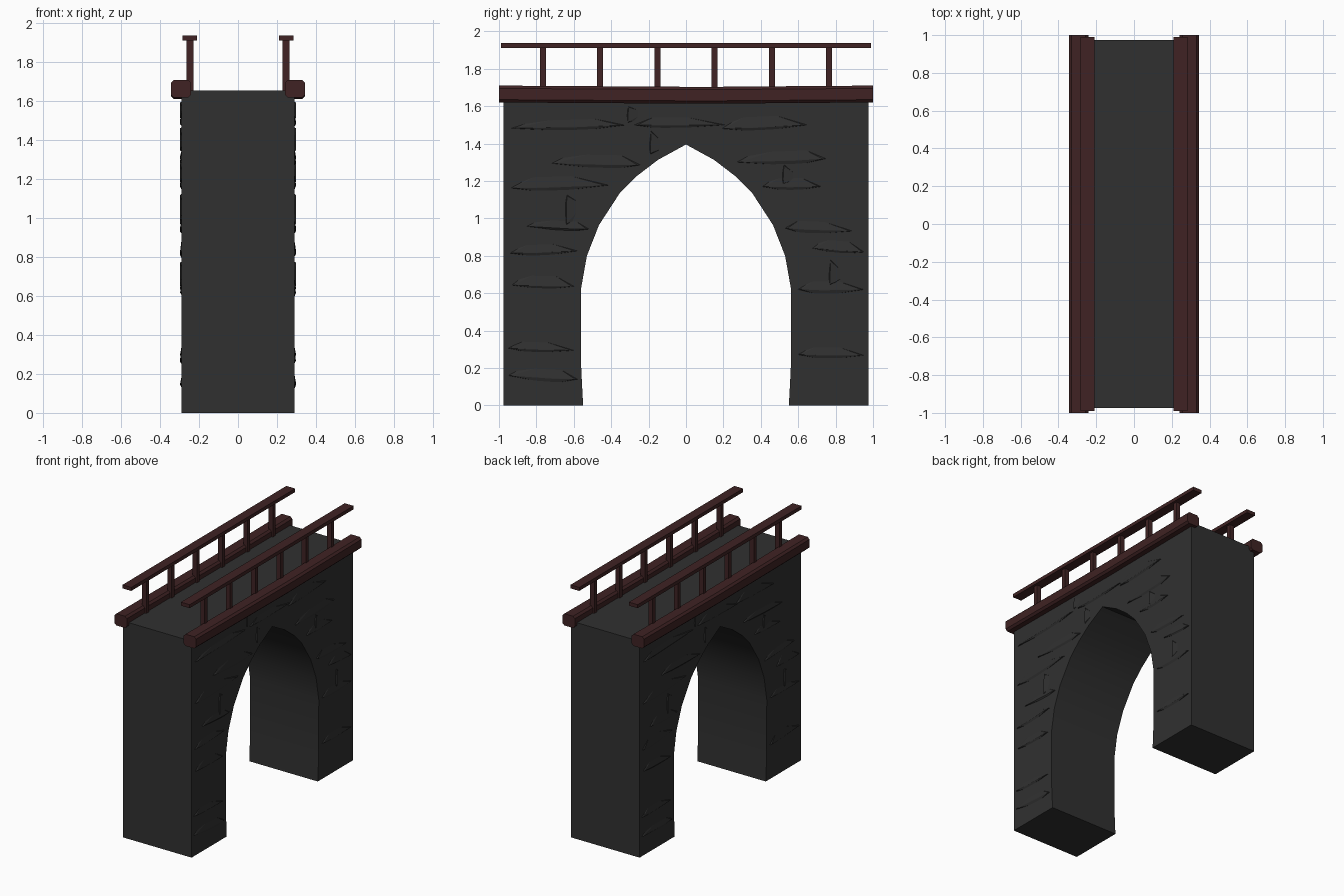
import bpy, bmesh, random
from mathutils import Vector

random.seed(4)
if "Cube" in bpy.data.objects:
    bpy.data.objects.remove(bpy.data.objects["Cube"], do_unlink=True)


def material(name, rgb):
    m = bpy.data.materials.new(name)
    m.use_nodes = True
    m.diffuse_color = (*rgb, 1)
    bsdf = m.node_tree.nodes["Principled BSDF"]
    bsdf.inputs["Base Color"].default_value = (*rgb, 1)
    bsdf.inputs["Roughness"].default_value = 0.9
    return m


stone = material("dark grey stone", (0.03, 0.03, 0.03))
wood = material("dark red brown wood", (0.05, 0.0165, 0.017))


def finish(bm, name, mat):
    bmesh.ops.recalc_face_normals(bm, faces=bm.faces)
    mesh = bpy.data.meshes.new(name)
    bm.to_mesh(mesh)
    bm.free()
    mesh.materials.append(mat)
    ob = bpy.data.objects.new(name, mesh)
    bpy.context.collection.objects.link(ob)
    return ob


def loft(rings, name, mat):
    """Join matching closed rings and cap both ends."""
    bm = bmesh.new()
    rows = [[bm.verts.new(p) for p in ring] for ring in rings]
    n = len(rows[0])
    for a, b in zip(rows, rows[1:]):
        for i in range(n):
            j = (i + 1) % n
            bm.faces.new((a[i], a[j], b[j], b[i]))
    bm.faces.new(rows[0])
    bm.faces.new(rows[-1])
    return finish(bm, name, mat)


def box(x, y, z, name, mat):
    corners = [(x[0], z[0]), (x[1], z[0]), (x[1], z[1]), (x[0], z[1])]
    return loft([[(cx, cy, cz) for cx, cz in corners] for cy in y], name, mat)


# Stone wall with a pointed arch opening
WALL, END, TOP = 0.29, 0.975, 1.655
arch = [(0.55, 0), (0.56, 0.19), (0.562, 0.62), (0.53, 0.8), (0.465, 0.965),
        (0.353, 1.137), (0.262, 1.227), (0.15, 1.313)]
outline = ([(-END, 0)] + [(-y, z) for y, z in arch] + [(0, 1.395)]
           + list(reversed(arch)) + [(END, 0), (END, TOP), (-END, TOP)])
body = loft([[(x, y, z) for y, z in outline] for x in (-WALL, WALL)],
            "arch_wall", stone)
bpy.context.view_layer.objects.active = body
body.select_set(True)
bpy.ops.object.shade_smooth_by_angle(angle=0.6)
body.select_set(False)

# Chipped masonry: shallow wedges with a raised crest and a short ledge
beds = [(-0.96, -0.59, 0.30), (-0.96, -0.57, 0.15), (-0.95, -0.57, 0.82),
        (-0.86, -0.51, 0.95), (-0.95, -0.40, 1.17), (-0.73, -0.23, 1.29),
        (-0.95, -0.31, 1.49), (-0.29, 0.22, 1.50), (0.18, 0.66, 1.49),
        (0.26, 0.76, 1.31), (0.40, 0.73, 1.17), (0.52, 0.90, 0.94),
        (0.67, 0.96, 0.83), (0.59, 0.96, 0.62), (0.59, 0.96, 0.27),
        (-0.94, -0.59, 0.64)]
joints = [(-0.64, 0.96, 1.13), (-0.19, 1.34, 1.47), (0.52, 1.18, 1.29),
          (0.77, 0.64, 0.78), (-0.31, 1.51, 1.6)]


def chip(bm, side, a, b, rise, drop):
    a, b, rise, drop = map(Vector, (a, b, rise, drop))
    mid = a.lerp(b, random.uniform(0.3, 0.7))
    base = [a, b, mid + rise, a.lerp(b, 0.2) + rise * 0.6, mid + drop]
    crest = [a.lerp(b, 0.06), a.lerp(b, 0.94), mid + drop * 0.15]
    pts = [(WALL - 0.005, p) for p in base] + [(WALL + 0.007, p) for p in crest]
    verts = [bm.verts.new((side * x, side * p.x, p.y)) for x, p in pts]
    bmesh.ops.convex_hull(bm, input=verts)


for side, label in ((1, "left"), (-1, "right")):
    bm = bmesh.new()
    for y0, y1, z in beds:
        tilt = random.uniform(-0.012, 0.012)
        chip(bm, side, (y0, z - tilt), (y1, z + tilt),
             (0, random.uniform(0.06, 0.1)), (0, -random.uniform(0.015, 0.035)))
    for y, z0, z1 in joints:
        chip(bm, side, (y, z0), (y + 0.004, z1), (0.09, 0), (-0.01, 0))
    finish(bm, label + "_stone_chips", stone)

# Timber edge beams, posts and handrails on both sides
for side, label in ((1, "left"), (-1, "right")):
    cx, cz, hw, hh, c = side * 0.293, 1.662, 0.052, 0.045, 0.015
    section = [(-hw, -hh + c), (-hw + c, -hh), (hw - c, -hh), (hw, -hh + c),
               (hw, hh - c), (hw - c, hh), (-hw + c, hh), (-hw, hh - c)]
    stations = [(-1, 0.003), (-0.4, -0.001), (0.1, -0.004), (0.6, 0), (1, 0.003)]
    loft([[(cx + x, y, cz + lift + z) for x, z in section]
          for y, lift in stations], label + "_edge_beam", wood)

    px = side * 0.247
    for i in range(6):
        y = -0.765 + i * 0.306
        box((px - 0.018, px + 0.018), (y - 0.016, y + 0.016), (1.64, 1.92),
            f"{label}_rail_post_{i + 1}", wood)
    box((px - 0.037, px + 0.037), (-0.99, 0.99), (1.912, 1.939),
        label + "_handrail", wood)
